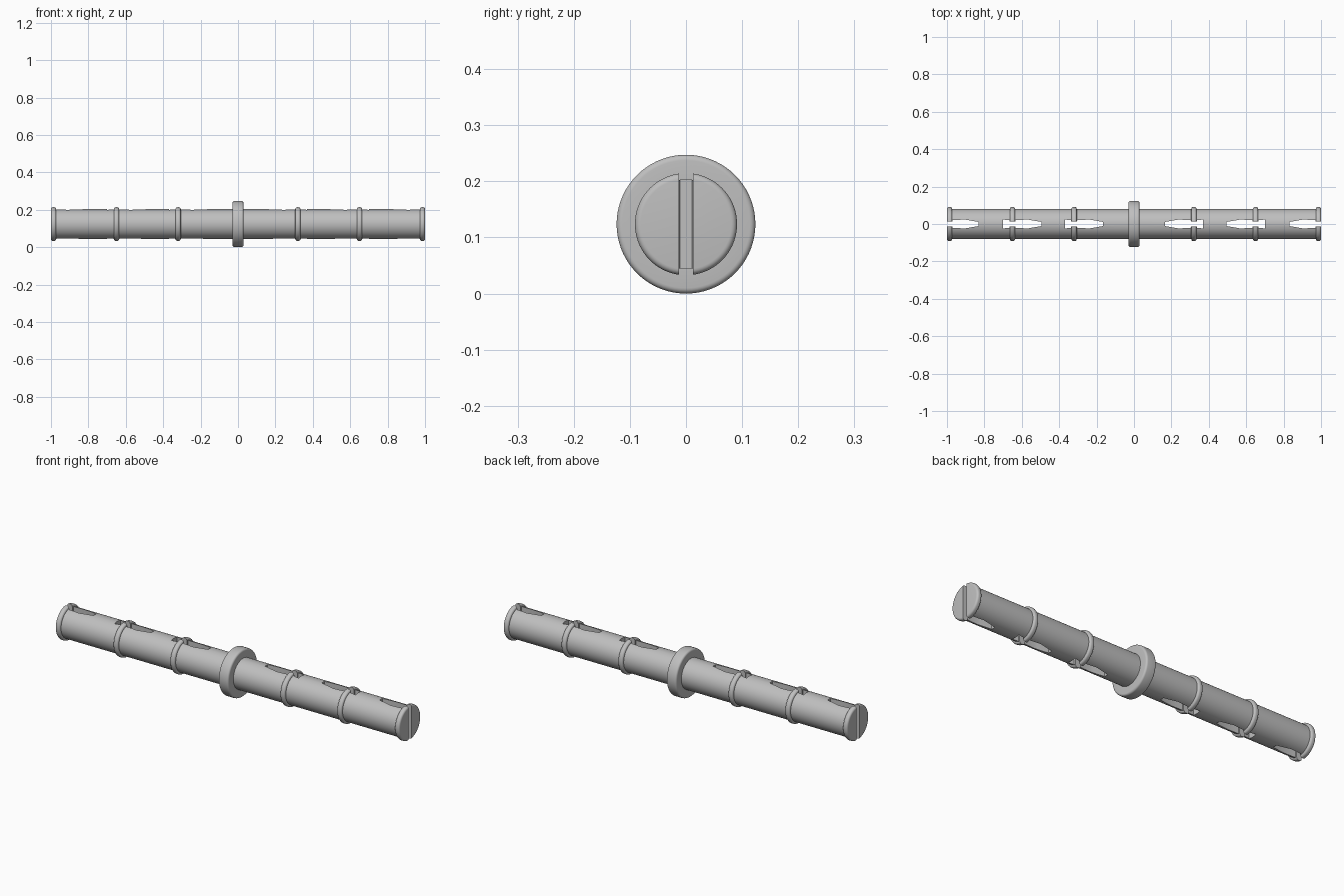
import bpy, bmesh
from math import sin, cos, pi, radians

AXIS_Z = 0.1237
ROD_R = 0.08
RIDGES = (0.32, 0.65, 0.986)
SIDES = 72

cube = bpy.data.objects.get("Cube")
if cube:
    bpy.data.objects.remove(cube, do_unlink=True)

grey = bpy.data.materials.new("plain grey")
grey.use_nodes = True
colour = (0.52, 0.52, 0.52, 1)
grey.diffuse_color = colour
grey.node_tree.nodes["Principled BSDF"].inputs["Base Color"].default_value = colour


def make_object(name, bm):
    bmesh.ops.recalc_face_normals(bm, faces=bm.faces)
    mesh = bpy.data.meshes.new(name)
    bm.to_mesh(mesh)
    bm.free()
    mesh.materials.append(grey)
    obj = bpy.data.objects.new(name, mesh)
    bpy.context.collection.objects.link(obj)
    return obj


def band(centre, half, radius, rounding, steps=5):
    """Profile of a raised band with rounded shoulders."""
    pts = [(centre - half, ROD_R)]
    for side in (-1, 1):
        for i in range(steps + 1):
            a = i / steps * pi / 2
            if side > 0:
                a = pi / 2 - a
            pts.append((centre + side * (half - rounding + rounding * cos(a)),
                        radius - rounding + rounding * sin(a)))
    pts.append((centre + half, ROD_R))
    return pts


def lathe(bm, profile):
    """Turn a profile around the x axis and cap both ends."""
    rings = []
    for x, r in profile:
        rings.append([bm.verts.new((x, r * sin(2 * pi * i / SIDES),
                                    AXIS_Z + r * cos(2 * pi * i / SIDES)))
                      for i in range(SIDES)])
    for a, b in zip(rings, rings[1:]):
        for i in range(SIDES):
            j = (i + 1) % SIDES
            bm.faces.new((a[i], a[j], b[j], b[i]))
    bm.faces.new(rings[0])
    bm.faces.new(rings[-1])


# Rod with ridges and the central collar, turned as one piece
profile = []
for c in [-x for x in reversed(RIDGES)] + [0] + list(RIDGES):
    if c == 0:
        profile += band(0, 0.029, AXIS_Z, 0.01)
    else:
        profile += band(c, 0.014, 0.091, 0.0105)
rod = bmesh.new()
lathe(rod, profile[1:-1])
rod = make_object("connector_rod", rod)

# Tapered slots, pinched where they pass through each ridge
half_slot = [(-0.155, 0.011), (-0.08, 0.024), (-0.016, 0.02), (-0.016, 0.0125)]
upper = half_slot + [(-x, y) for x, y in reversed(half_slot)]
outline = upper + [(x, -y) for x, y in reversed(upper)]
slots = bmesh.new()
for side in (-1, 1):
    for c in RIDGES:
        # The end slot stays narrow so that it opens cleanly through the tip
        pts = [(min(x, 0.05), y if x < 0.01 or c < 0.9 else 0.0125 * (1 if y > 0 else -1))
               for x, y in outline]
        if c > 0.9:
            first = [(x, y) for x, y in half_slot] + [(0.05, 0.0125)]
            pts = first + [(x, -y) for x, y in reversed(first)]
        base = slots.faces.new([slots.verts.new((side * (c + x), y, -0.1)) for x, y in pts])
        new = bmesh.ops.extrude_face_region(slots, geom=[base])["geom"]
        bmesh.ops.translate(slots, vec=(0, 0, 0.5),
                            verts=[g for g in new if isinstance(g, bmesh.types.BMVert)])
cutter = make_object("slot_cutter", slots)
cutter.hide_render = True

cut = rod.modifiers.new("slots", 'BOOLEAN')
cut.operation = 'DIFFERENCE'
cut.solver = 'EXACT'
cut.object = cutter

bpy.ops.object.select_all(action='DESELECT')
rod.select_set(True)
bpy.context.view_layer.objects.active = rod
bpy.ops.object.modifier_apply(modifier=cut.name)
bpy.data.objects.remove(cutter, do_unlink=True)
bpy.ops.object.shade_smooth_by_angle(angle=radians(32))
